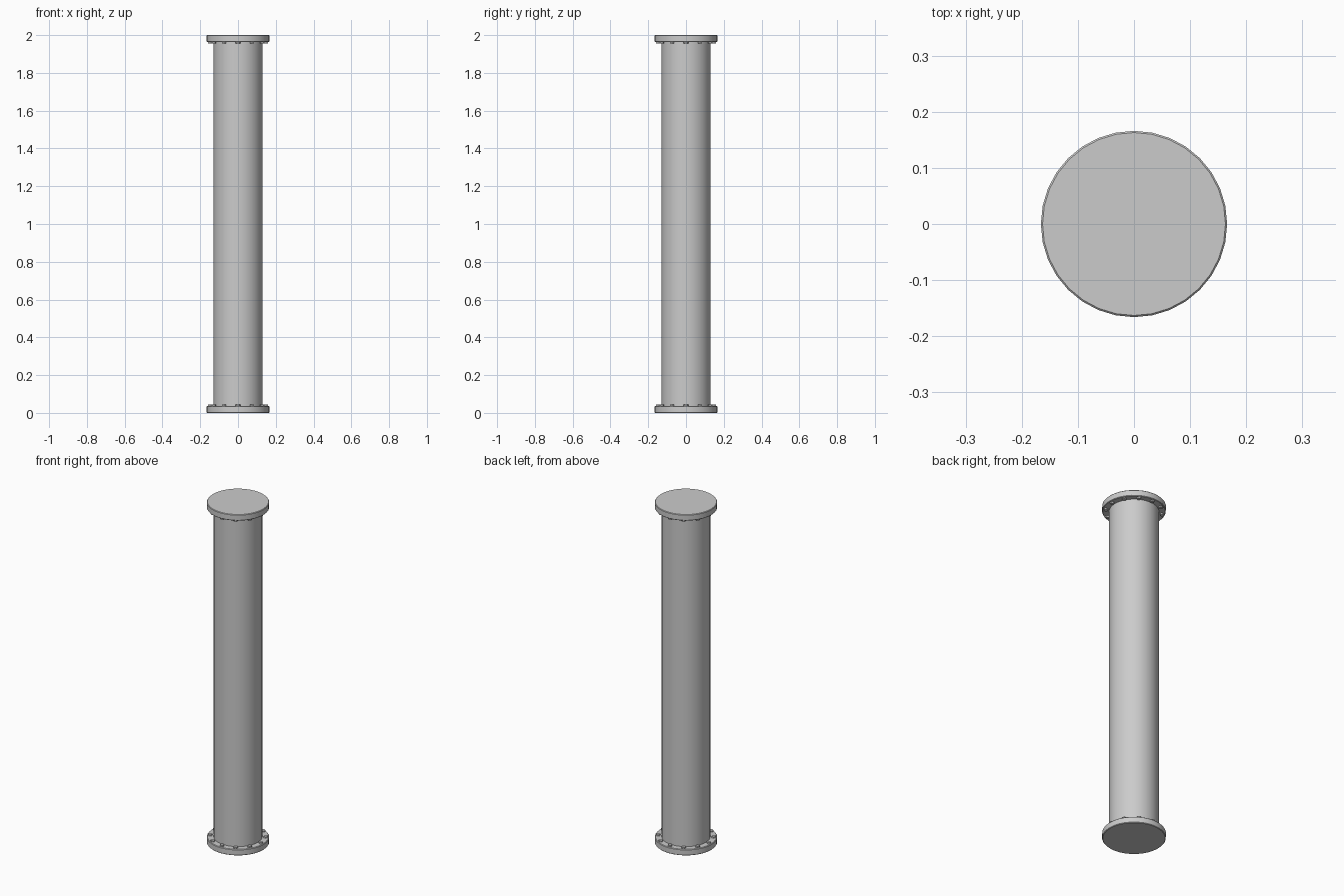
import bpy, bmesh
from math import pi, cos, sin
from mathutils import Matrix

if "Cube" in bpy.data.objects:
    bpy.data.objects.remove(bpy.data.objects["Cube"])

HEIGHT = 2.0
PIPE_R = 0.13
FLANGE_R, FLANGE_H = 0.166, 0.036
BOLT_R, BOLT_RING, BOLTS = 0.012, 0.148, 12


def make_object(name, bm, smooth=True):
    bmesh.ops.recalc_face_normals(bm, faces=bm.faces)
    mesh = bpy.data.meshes.new(name)
    bm.to_mesh(mesh)
    bm.free()
    obj = bpy.data.objects.new(name, mesh)
    bpy.context.collection.objects.link(obj)
    if smooth:
        bpy.ops.object.select_all(action='DESELECT')
        obj.select_set(True)
        bpy.context.view_layer.objects.active = obj
        bpy.ops.object.shade_smooth_by_angle(angle=pi / 6)
    return obj


def add_lathe(bm, profile, sides=32):
    """Closed solid of revolution from (radius, z) points."""
    rings = [[bm.verts.new((r * cos(2 * pi * i / sides), r * sin(2 * pi * i / sides), z))
              for i in range(sides)] for r, z in profile]
    for a, b in zip(rings, rings[1:]):
        for i in range(sides):
            j = (i + 1) % sides
            bm.faces.new((a[i], a[j], b[j], b[i]))
    bm.faces.new(rings[0])
    bm.faces.new(rings[-1])


# Pipe body between the two flanges
bm = bmesh.new()
add_lathe(bm, [(PIPE_R, FLANGE_H - 0.005), (PIPE_R, HEIGHT - FLANGE_H + 0.005)])
make_object("pipe", bm)

# End flanges with softened rims, and a ring of bolt heads on each inner face
B = 0.003
rim = [(FLANGE_R - B, 0), (FLANGE_R, B), (FLANGE_R, FLANGE_H - B), (FLANGE_R - B, FLANGE_H)]
for end in ("bottom", "top"):
    place = (lambda z: z) if end == "bottom" else (lambda z: HEIGHT - z)

    bm = bmesh.new()
    add_lathe(bm, [(r, place(z)) for r, z in rim])
    make_object(end + "_flange", bm)

    bm = bmesh.new()
    for i in range(BOLTS):
        a = 2 * pi * i / BOLTS
        pos = (BOLT_RING * cos(a), BOLT_RING * sin(a), place(FLANGE_H + 0.002))
        bmesh.ops.create_cone(bm, cap_ends=True, segments=6, radius1=BOLT_R, radius2=BOLT_R,
                              depth=0.012,
                              matrix=Matrix.Translation(pos) @ Matrix.Rotation(a, 4, 'Z'))
    make_object(end + "_bolts", bm, smooth=False)
